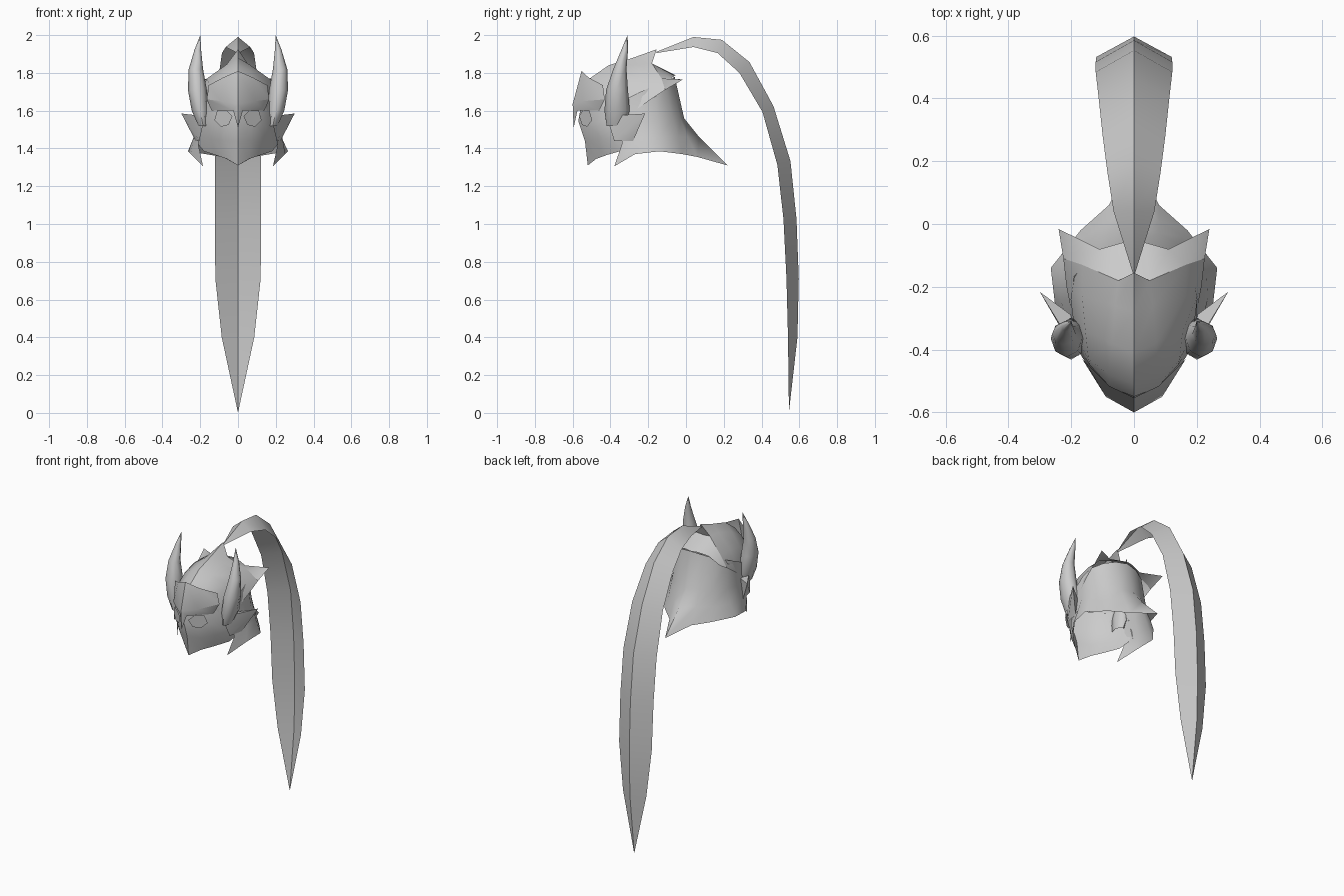
import bpy
import bmesh
import math
from mathutils import Vector

default_cube = bpy.data.objects.get("Cube")
if default_cube:
    bpy.data.objects.remove(default_cube, do_unlink=True)

# One plain grey for everything
grey = bpy.data.materials.new("plain_grey")
grey.use_nodes = True
grey.diffuse_color = (.6, .6, .6, 1)
grey.node_tree.nodes["Principled BSDF"].inputs["Base Color"].default_value = (.6, .6, .6, 1)


def finish(name, bm, angle=40):
    """Turn a bmesh into a smooth shaded object whose faces point outward."""
    bmesh.ops.remove_doubles(bm, verts=bm.verts, dist=.0005)
    bmesh.ops.recalc_face_normals(bm, faces=bm.faces)
    middle = sum((v.co for v in bm.verts), Vector()) / len(bm.verts)
    outward = sum(f.normal.dot(f.calc_center_median() - middle) * f.calc_area() for f in bm.faces)
    if outward < 0:
        bmesh.ops.reverse_faces(bm, faces=bm.faces)
    mesh = bpy.data.meshes.new(name)
    bm.to_mesh(mesh)
    bm.free()
    mesh.materials.append(grey)
    obj = bpy.data.objects.new(name, mesh)
    bpy.context.collection.objects.link(obj)
    bpy.ops.object.select_all(action="DESELECT")
    bpy.context.view_layer.objects.active = obj
    obj.select_set(True)
    bpy.ops.object.shade_smooth_by_angle(angle=math.radians(angle))
    return obj


def skin(bm, rows, closed=False):
    """Bridge neighbouring rows of points with quads."""
    grid = [[bm.verts.new(p) for p in row] for row in rows]
    count = len(grid[0])
    for low, high in zip(grid, grid[1:]):
        for i in range(count if closed else count - 1):
            j = (i + 1) % count
            bm.faces.new((low[i], low[j], high[j], high[i]))


def symmetric_shell(name, rows, angle=40):
    """Each row runs from the centre line to the left edge; the right is mirrored."""
    bm = bmesh.new()
    full = [[(-x, y, z) for x, y, z in reversed(row[1:])] + list(row) for row in rows]
    skin(bm, full)
    return finish(name, bm, angle)


# Skull cap, front to back, with raised crest and swept rear corners
symmetric_shell("skull_cap", [
    [(0, -.55, 1.70), (.075, -.52, 1.68), (.14, -.45, 1.64), (.165, -.41, 1.57)],
    [(0, -.51, 1.77), (.08, -.48, 1.74), (.145, -.43, 1.70), (.18, -.37, 1.58)],
    [(0, -.41, 1.84), (.07, -.38, 1.81), (.155, -.34, 1.75), (.195, -.3, 1.58)],
    [(0, -.28, 1.88), (.06, -.26, 1.845), (.165, -.23, 1.77), (.215, -.2, 1.65)],
    [(0, -.155, 1.925), (.05, -.18, 1.85), (.165, -.13, 1.77), (.225, -.11, 1.71)],
])
symmetric_shell("cap_rear", [
    [(0, -.19, 1.84), (.05, -.18, 1.85), (.165, -.13, 1.77), (.225, -.11, 1.71)],
    [(0, -.05, 1.785), (.04, -.06, 1.785), (.11, -.08, 1.77), (.24, -.016, 1.765)],
])
symmetric_shell("crest_back", [
    [(0, -.155, 1.925), (.05, -.18, 1.85)],
    [(0, -.19, 1.84), (.05, -.18, 1.85)],
])

# Neck guard, top to bottom, flaring to a tail and two front points
symmetric_shell("neck_guard", [
    [(0, -.06, 1.78), (.08, -.075, 1.77), (.15, -.11, 1.75),
     (.19, -.17, 1.73), (.2, -.24, 1.7), (.19, -.32, 1.66)],
    [(0, -.01, 1.56), (.08, -.03, 1.56), (.15, -.07, 1.56),
     (.2, -.15, 1.55), (.21, -.24, 1.54), (.2, -.33, 1.52)],
    [(0, .07, 1.46), (.08, .01, 1.46), (.155, -.04, 1.46),
     (.23, -.14, 1.46), (.235, -.24, 1.46), (.21, -.34, 1.42)],
    [(0, .22, 1.31), (.08, .06, 1.355), (.17, -.02, 1.37),
     (.265, -.14, 1.385), (.25, -.27, 1.37), (.185, -.38, 1.305)],
], 50)

# Face mask, brow to chin
symmetric_shell("face_mask", [
    [(0, -.545, 1.69), (.07, -.51, 1.67), (.12, -.46, 1.66), (.16, -.4, 1.65), (.19, -.33, 1.64)],
    [(0, -.57, 1.545), (.07, -.53, 1.54), (.13, -.48, 1.54), (.18, -.4, 1.56), (.21, -.31, 1.57)],
    [(0, -.535, 1.44), (.07, -.51, 1.44), (.14, -.44, 1.45), (.19, -.36, 1.46), (.225, -.29, 1.47)],
    [(0, -.52, 1.31), (.06, -.475, 1.345), (.12, -.42, 1.365), (.18, -.35, 1.385), (.21, -.3, 1.42)],
])

# Pointed visor with nose guard
symmetric_shell("visor", [
    [(0, -.553, 1.81), (.08, -.515, 1.775), (.155, -.44, 1.735)],
    [(0, -.60, 1.635), (.09, -.55, 1.65), (.165, -.43, 1.66)],
    [(0, -.595, 1.51), (.025, -.575, 1.60), (.14, -.46, 1.60)],
], 25)

# Plume: ridge and edge (y, z) with half width, root to tip
plume = [
    ((-.16, 1.91), (-.155, 1.905), .004),
    ((.04, 1.99), (.04, 1.937), .065),
    ((.19, 1.975), (.167, 1.905), .085),
    ((.336, 1.857), (.283, 1.80), .1),
    ((.463, 1.624), (.405, 1.593), .113),
    ((.553, 1.333), (.484, 1.312), .122),
    ((.585, 1.026), (.516, 1.026), .122),
    ((.597, .71), (.532, .71), .12),
    ((.59, .40), (.54, .40), .086),
    ((.545, .005), (.545, .005), .001),
]
symmetric_shell("plume", [[(0, *ridge), (half, *edge)] for ridge, edge, half in plume], 50)

# Horn sections: centre, then radius across and front to back
horn = [
    ((.185, -.37, 1.52), .025, .05),
    ((.2, -.365, 1.6), .045, .067),
    ((.215, -.365, 1.71), .05, .058),
    ((.223, -.35, 1.82), .038, .035),
    ((.213, -.325, 1.92), .018, .018),
    ((.2, -.31, 1.997), .001, .001),
]
# Cheek spike root corners and tip
spike_root = [(.175, -.42, 1.57), (.2, -.29, 1.565), (.225, -.28, 1.44), (.205, -.38, 1.44)]
spike_tip = (.30, -.216, 1.585)
# Eyelid outline on the mask
eyelid = [(.03, -.566, 1.57), (.06, -.548, 1.60), (.11, -.511, 1.60),
          (.125, -.497, 1.55), (.09, -.523, 1.515), (.05, -.55, 1.525)]

for side, sign in (("left", 1), ("right", -1)):
    def flip(p):
        return (p[0] * sign, p[1], p[2])

    bm = bmesh.new()
    rings = []
    for (x, y, z), across, deep in horn:
        turns = [math.tau * i / 8 for i in range(8)]
        rings.append([flip((x + across * math.cos(t), y + deep * math.sin(t), z)) for t in turns])
    skin(bm, rings, closed=True)
    finish(side + "_horn", bm, 60)

    bm = bmesh.new()
    skin(bm, [[flip(p) for p in spike_root], [flip(spike_tip)] * len(spike_root)], closed=True)
    finish(side + "_cheek_spike", bm)

    bm = bmesh.new()
    bm.faces.new([bm.verts.new(flip(p)) for p in eyelid])
    finish(side + "_eyelid", bm)
